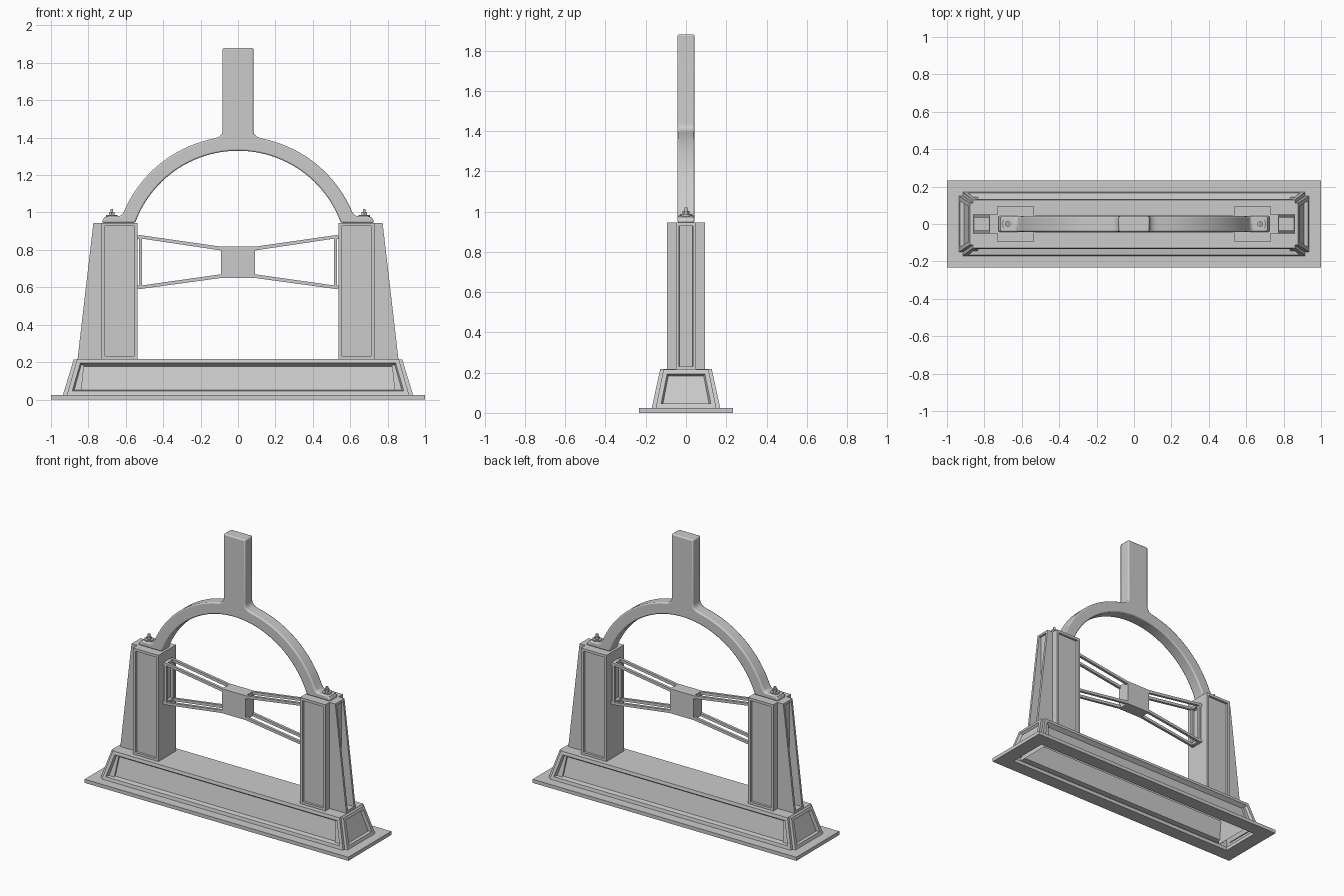
import bpy, bmesh, math
from mathutils import Vector

if "Cube" in bpy.data.objects:
    bpy.data.objects.remove(bpy.data.objects["Cube"])


def finish(name, bm):
    me = bpy.data.meshes.new(name)
    bm.to_mesh(me)
    bm.free()
    ob = bpy.data.objects.new(name, me)
    bpy.context.collection.objects.link(ob)
    return ob


def solid(name, low, high, dirs=(), border=0.02, slant=0.0, depth=0.015,
          open_bottom=False, floor_x=None):
    """Tapered box from two rectangles (x0, x1, y0, y1, z); faces in dirs get a recessed panel."""
    bm = bmesh.new()
    rings = []
    for x0, x1, y0, y1, z in (low, high):
        rings.append([bm.verts.new(p) for p in
                      ((x0, y0, z), (x1, y0, z), (x1, y1, z), (x0, y1, z))])
    a, b = rings
    bottom = bm.faces.new(a[::-1])
    bm.faces.new(b)
    for i in range(4):
        j = (i + 1) % 4
        bm.faces.new((a[i], a[j], b[j], b[i]))
    bmesh.ops.recalc_face_normals(bm, faces=bm.faces[:])
    bm.normal_update()
    picked = [f for f in bm.faces if any(f.normal.dot(Vector(d)) > 0.8 for d in dirs)]
    if open_bottom:
        bmesh.ops.delete(bm, geom=[bottom], context='FACES_ONLY')
    if picked:
        bmesh.ops.inset_individual(bm, faces=picked, thickness=border, use_even_offset=True)
        # second inset makes the recess wall
        bmesh.ops.inset_individual(bm, faces=picked, thickness=max(slant, 0.0005),
                                   depth=0 if floor_x else -depth, use_even_offset=True)
        if floor_x:
            for f in picked:
                for v in f.verts:
                    v.co.x = floor_x
    return finish(name, bm)


def prism(name, pts, y0, y1):
    """Extrude an x-z outline along y."""
    bm = bmesh.new()
    f = bm.faces.new([bm.verts.new((x, y0, z)) for x, z in pts])
    r = bmesh.ops.extrude_face_region(bm, geom=[f])
    for v in r['geom']:
        if isinstance(v, bmesh.types.BMVert):
            v.co.y = y1
    bmesh.ops.recalc_face_normals(bm, faces=bm.faces[:])
    return finish(name, bm)


def mirrored(s, x0, x1, *rest):
    return (*sorted((s * x0, s * x1)), *rest)


def cylinder(name, x, z0, z1, r, sides):
    bm = bmesh.new()
    bmesh.ops.create_cone(bm, cap_ends=True, segments=sides, radius1=r, radius2=r, depth=z1 - z0)
    ob = finish(name, bm)
    ob.location = (x, 0, (z0 + z1) / 2)


# Base flange, open in the middle
bm = bmesh.new()
loops = []
for hx, hy in ((1, 0.233), (0.9, 0.14)):
    for z in (0, 0.025):
        loops.append([bm.verts.new((sx * hx, sy * hy, z))
                      for sx, sy in ((-1, -1), (1, -1), (1, 1), (-1, 1))])
for p, q in ((0, 1), (1, 3), (3, 2), (2, 0)):
    for i in range(4):
        j = (i + 1) % 4
        bm.faces.new((loops[p][i], loops[p][j], loops[q][j], loops[q][i]))
bmesh.ops.recalc_face_normals(bm, faces=bm.faces[:])
finish("base_flange", bm)

# Hollow plinth with panelled long sides
solid("plinth", (-0.915, 0.915, -0.17, 0.17, 0.025), (-0.86, 0.86, -0.128, 0.128, 0.217),
      dirs=((0, -1, 0), (0, 1, 0)), border=0.022, slant=0.012, depth=0.03, open_bottom=True)

for s in (-1, 1):
    # Panelled plinth ends
    solid("plinth_end", mirrored(s, 0.84, 0.936, -0.15, 0.15, 0.025),
          mirrored(s, 0.82, 0.878, -0.112, 0.112, 0.215),
          dirs=((s, 0, 0),), border=0.022, slant=0.01, depth=0.025, open_bottom=True)
    # Upright pillar, panelled front and back
    solid("pillar", mirrored(s, 0.537, 0.73, -0.095, 0.095, 0.215),
          mirrored(s, 0.537, 0.73, -0.095, 0.095, 0.945),
          dirs=((0, -1, 0), (0, 1, 0)), border=0.018, depth=0.015)
    # Sloping buttress with vertical-backed recess
    solid("buttress", mirrored(s, 0.73, 0.858, -0.05, 0.05, 0.215),
          mirrored(s, 0.73, 0.773, -0.05, 0.05, 0.945),
          dirs=((s, 0, 0),), border=0.016, floor_x=s * 0.76)

    # Flared brace: front and back frames tied at the corners
    frame = [(0.09, 0.65), (0.53, 0.59), (0.53, 0.88), (0.09, 0.817),
             (0.09, 0.797), (0.512, 0.86), (0.512, 0.61), (0.09, 0.67)]
    for t in (-1, 1):
        prism("brace_frame", [(s * x, z) for x, z in frame], t * 0.027, t * 0.045)
    for z0, z1 in ((0.593, 0.611), (0.859, 0.877)):
        prism("brace_tie", [(s * x, z) for x, z in
                            ((0.512, z0), (0.537, z0), (0.537, z1), (0.512, z1))], -0.044, 0.044)

    # Hold-down bolt
    cylinder("bolt_washer", s * 0.675, 0.975, 0.987, 0.03, 24)
    cylinder("bolt_nut", s * 0.675, 0.985, 1.003, 0.017, 6)
    cylinder("bolt_stud", s * 0.675, 1.0, 1.02, 0.008, 12)

# Brace centre block
prism("brace_block", [(-0.09, 0.65), (0.09, 0.65), (0.09, 0.817), (-0.09, 0.817)], -0.045, 0.045)

# Arch with stem and feet, one outline
CZ, RO, RI = 0.745, 0.663, 0.585
half = [(0.082, 1.88)]
for i in range(7):
    t = i / 6
    half.append(((1 - t) ** 2 * 0.082 + 2 * t * (1 - t) * 0.082 + t * t * 0.13,
                 (1 - t) ** 2 * 1.44 + 2 * t * (1 - t) * 1.405 + t * t * 1.395))
for i in range(1, 19):
    a = math.radians(78.7 - (78.7 - 23) * i / 18)
    half.append((RO * math.cos(a), CZ + RO * math.sin(a)))
half += [(0.625, 0.983), (0.645, 0.98), (0.695, 0.98), (0.715, 0.973), (0.724, 0.958), (0.727, 0.945)]
for i in range(24):
    a = math.radians(20 + 70 * i / 24)
    half.append((RI * math.cos(a), CZ + RI * math.sin(a)))
outline = half + [(0, CZ + RI)] + [(-x, z) for x, z in reversed(half)]
arch = prism("arch_and_stem", outline, -0.042, 0.042)
bev = arch.modifiers.new("edge_round", 'BEVEL')
bev.width = 0.008
bev.segments = 2
bev.limit_method = 'ANGLE'
bev.angle_limit = math.radians(40)
bpy.context.view_layer.objects.active = arch
arch.select_set(True)
bpy.ops.object.shade_smooth_by_angle(angle=math.radians(30))
